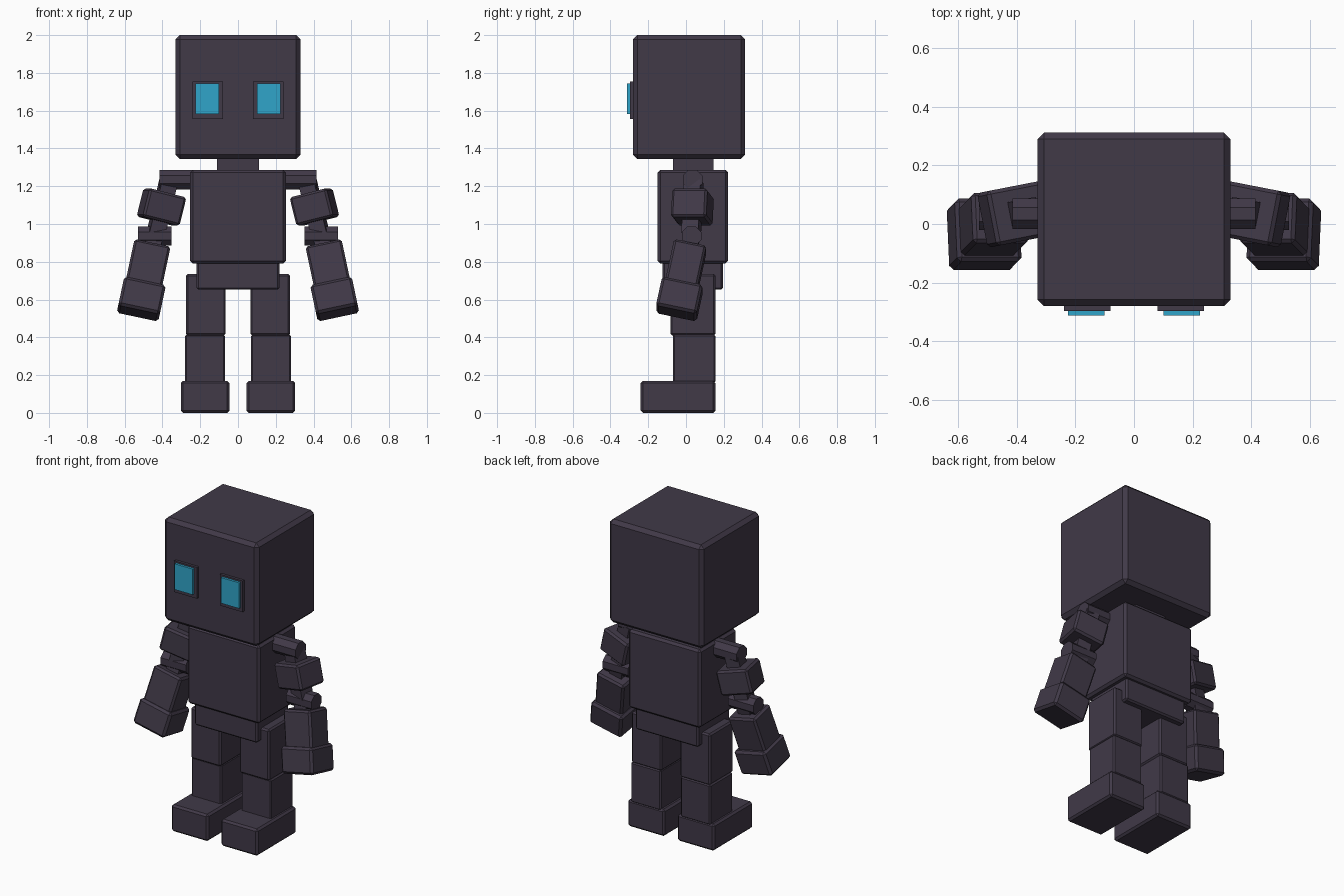
import bpy, bmesh, math
from mathutils import Matrix, Vector, Euler

if "Cube" in bpy.data.objects:
    bpy.data.objects.remove(bpy.data.objects["Cube"])


def material(name, rgb):
    m = bpy.data.materials.new(name)
    m.diffuse_color = (*rgb, 1)
    m.use_nodes = True
    m.node_tree.nodes["Principled BSDF"].inputs["Base Color"].default_value = m.diffuse_color
    return m


DARK = material("dark_plum_metal", (0.052, 0.041, 0.064))
BLUE = material("glowing_blue", (0.030, 0.375, 0.590))


def finish(name, bm, mat):
    me = bpy.data.meshes.new(name)
    bmesh.ops.recalc_face_normals(bm, faces=bm.faces[:])
    bm.to_mesh(me)
    bm.free()
    me.materials.append(mat)
    ob = bpy.data.objects.new(name, me)
    bpy.context.collection.objects.link(ob)
    return ob


def block(name, centre, size, bevel=0.01, rot=(0, 0, 0), mat=DARK):
    """Chamfered box, rotation in degrees."""
    bm = bmesh.new()
    bmesh.ops.create_cube(bm, size=1)
    bmesh.ops.scale(bm, vec=Vector(size), verts=bm.verts[:])
    if bevel:
        bmesh.ops.bevel(bm, geom=bm.edges[:], offset=bevel, segments=1,
                        affect='EDGES', profile=0.5)
    ob = finish(name, bm, mat)
    ob.location = centre
    ob.rotation_euler = Euler([math.radians(a) for a in rot])
    return ob


def span(name, x, y, z, bevel=0.01, mat=DARK):
    """Upright box given by its limits on each axis."""
    lim = (x, y, z)
    return block(name, [(a + b) / 2 for a, b in lim],
                 [b - a for a, b in lim], bevel, mat=mat)


def joint(name, centre, length, radius):
    """Eight-sided pivot lying along x."""
    bm = bmesh.new()
    bmesh.ops.create_cone(bm, cap_ends=True, segments=8, radius1=radius,
                          radius2=radius, depth=length)
    turn = Matrix.Rotation(math.pi / 2, 3, 'Y') @ Matrix.Rotation(math.pi / 8, 3, 'Z')
    bmesh.ops.rotate(bm, cent=(0, 0, 0), matrix=turn, verts=bm.verts[:])
    ob = finish(name, bm, DARK)
    ob.location = centre
    return ob


# Head and trunk
span("head", (-0.33, 0.33), (-0.28, 0.312), (1.345, 2.0), 0.022)
span("neck", (-0.11, 0.11), (-0.07, 0.145), (1.27, 1.36), 0)
span("torso", (-0.253, 0.253), (-0.15, 0.222), (0.79, 1.287), 0.014)
span("pelvis", (-0.22, 0.22), (-0.125, 0.195), (0.652, 0.81), 0.01)

for s, side in ((1, "left"), (-1, "right")):
    def sx(a, b):
        return tuple(sorted((s * a, s * b)))

    # Eyes
    span(side + "_eye_frame", sx(0.08, 0.24), (-0.297, -0.27), (1.557, 1.755), 0, DARK)
    span(side + "_eye", sx(0.10, 0.226), (-0.312, -0.28), (1.582, 1.745), 0, BLUE)

    # Legs
    span(side + "_thigh", sx(0.065, 0.276), (-0.083, 0.156), (0.41, 0.735), 0.01)
    span(side + "_shin", sx(0.07, 0.28), (-0.07, 0.156), (0.16, 0.415), 0.008)
    span(side + "_foot", sx(0.045, 0.303), (-0.24, 0.156), (0.0, 0.17), 0.012)

    # Upper arm, swung outwards and turned slightly
    up = (0, -14 * s, -11 * s)
    joint(side + "_shoulder_joint", (0.325 * s, 0.035, 1.235), 0.18, 0.056)
    block(side + "_upper_arm_link", (0.402 * s, 0.034, 1.085), (0.085, 0.09, 0.29), 0, up)
    block(side + "_upper_arm", (0.405 * s, 0.034, 1.09), (0.205, 0.19, 0.155), 0.012, up)

    # Forearm, swung outwards and forwards
    low = (-12, -12 * s, 0)
    joint(side + "_elbow_joint", (0.44 * s, 0.03, 0.937), 0.178, 0.055)
    block(side + "_forearm_link", (0.452 * s, 0.02, 0.88), (0.085, 0.085, 0.14), 0, low)
    block(side + "_forearm", (0.48 * s, -0.002, 0.77), (0.195, 0.175, 0.24), 0.012, low)
    block(side + "_hand", (0.512 * s, -0.035, 0.603), (0.225, 0.22, 0.16), 0.014, low)
